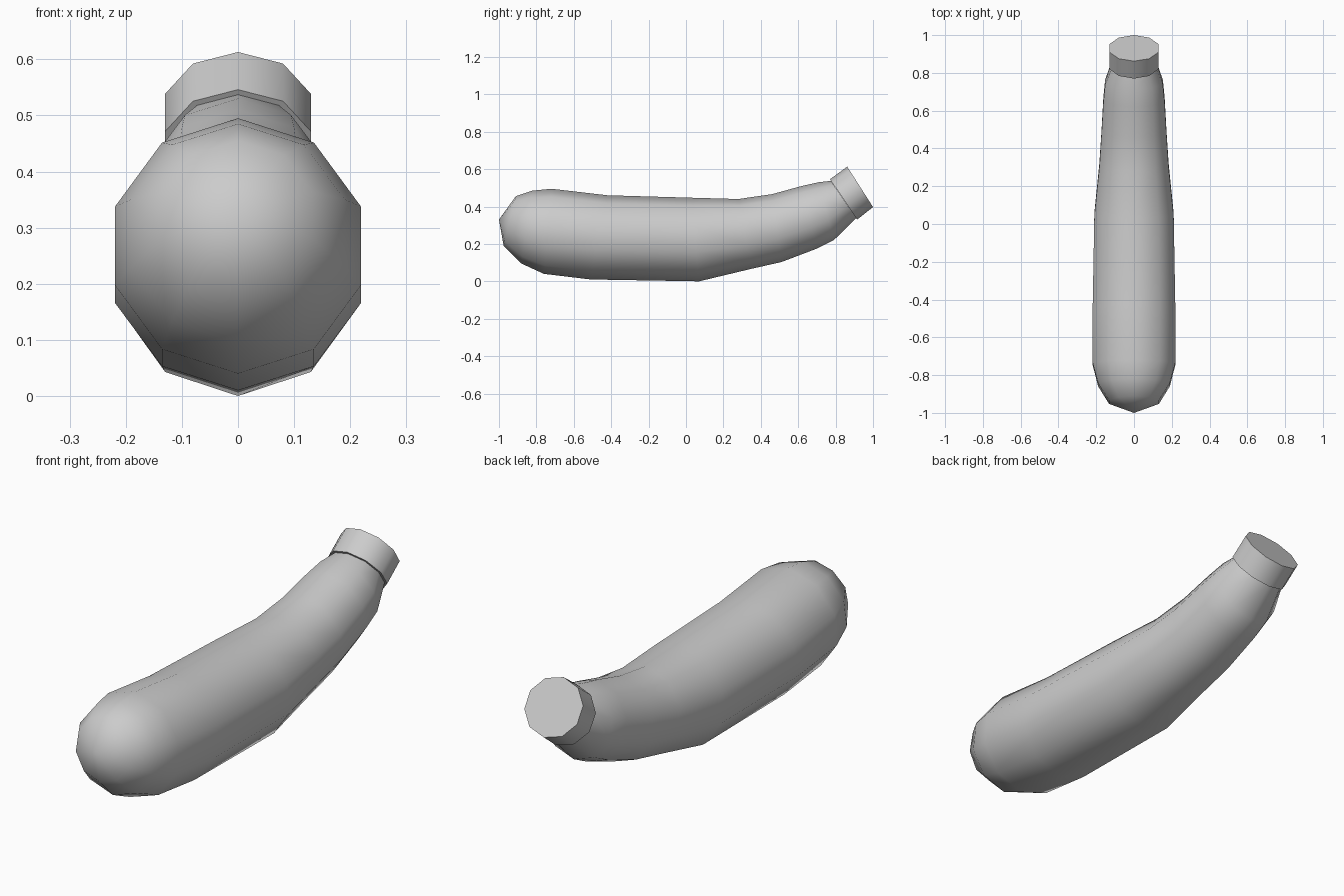
import bpy, bmesh, math
from mathutils import Vector

if "Cube" in bpy.data.objects:
    bpy.data.objects.remove(bpy.data.objects["Cube"])

SIDES = 10


def ring(bm, top, bottom, half_width):
    # Tilted ten-sided section given by its top and bottom (y, z) points
    t, b = Vector((0, *top)), Vector((0, *bottom))
    mid, up = (t + b) / 2, (t - b) / 2
    side = Vector((half_width / math.sin(math.radians(72)), 0, 0))
    return [bm.verts.new(mid + up * math.cos(a) + side * math.sin(a))
            for a in (i * math.tau / SIDES for i in range(SIDES))]


def loft(name, sections, pole=None, angle=40):
    bm = bmesh.new()
    rings = [ring(bm, *s) for s in sections]
    for r0, r1 in zip(rings, rings[1:]):
        for i in range(SIDES):
            j = (i + 1) % SIDES
            bm.faces.new((r0[i], r0[j], r1[j], r1[i]))
    if pole:
        tip = bm.verts.new((0, *pole))
        for i in range(SIDES):
            bm.faces.new((tip, rings[0][(i + 1) % SIDES], rings[0][i]))
    else:
        bm.faces.new(rings[0])
    bm.faces.new(rings[-1])
    bmesh.ops.recalc_face_normals(bm, faces=bm.faces)
    mesh = bpy.data.meshes.new(name)
    bm.to_mesh(mesh)
    bm.free()
    obj = bpy.data.objects.new(name, mesh)
    bpy.context.collection.objects.link(obj)
    bpy.ops.object.select_all(action='DESELECT')
    obj.select_set(True)
    bpy.context.view_layer.objects.active = obj
    bpy.ops.object.shade_smooth_by_angle(angle=math.radians(angle))
    return obj


# Curved vegetable body from the rounded end to the neck
loft("body", [
    ((-0.91, 0.455), (-0.975, 0.19), 0.132),
    ((-0.82, 0.485), (-0.88, 0.095), 0.19),
    ((-0.72, 0.495), (-0.76, 0.04), 0.219),
    ((-0.42, 0.46), (-0.51, 0.01), 0.219),
    ((0.03, 0.447), (0.07, 0.0), 0.21),
    ((0.28, 0.44), (0.35, 0.067), 0.183),
    ((0.46, 0.466), (0.51, 0.103), 0.172),
    ((0.62, 0.51), (0.70, 0.175), 0.162),
    ((0.71, 0.53), (0.79, 0.22), 0.153),
    ((0.775, 0.537), (0.91, 0.337), 0.118),
], pole=(-1.0, 0.33), angle=60)

# Short stem cap at the raised end
loft("stem_cap", [
    ((0.77, 0.546), (0.915, 0.33), 0.13),
    ((0.862, 0.613), (1.0, 0.397), 0.13),
])
